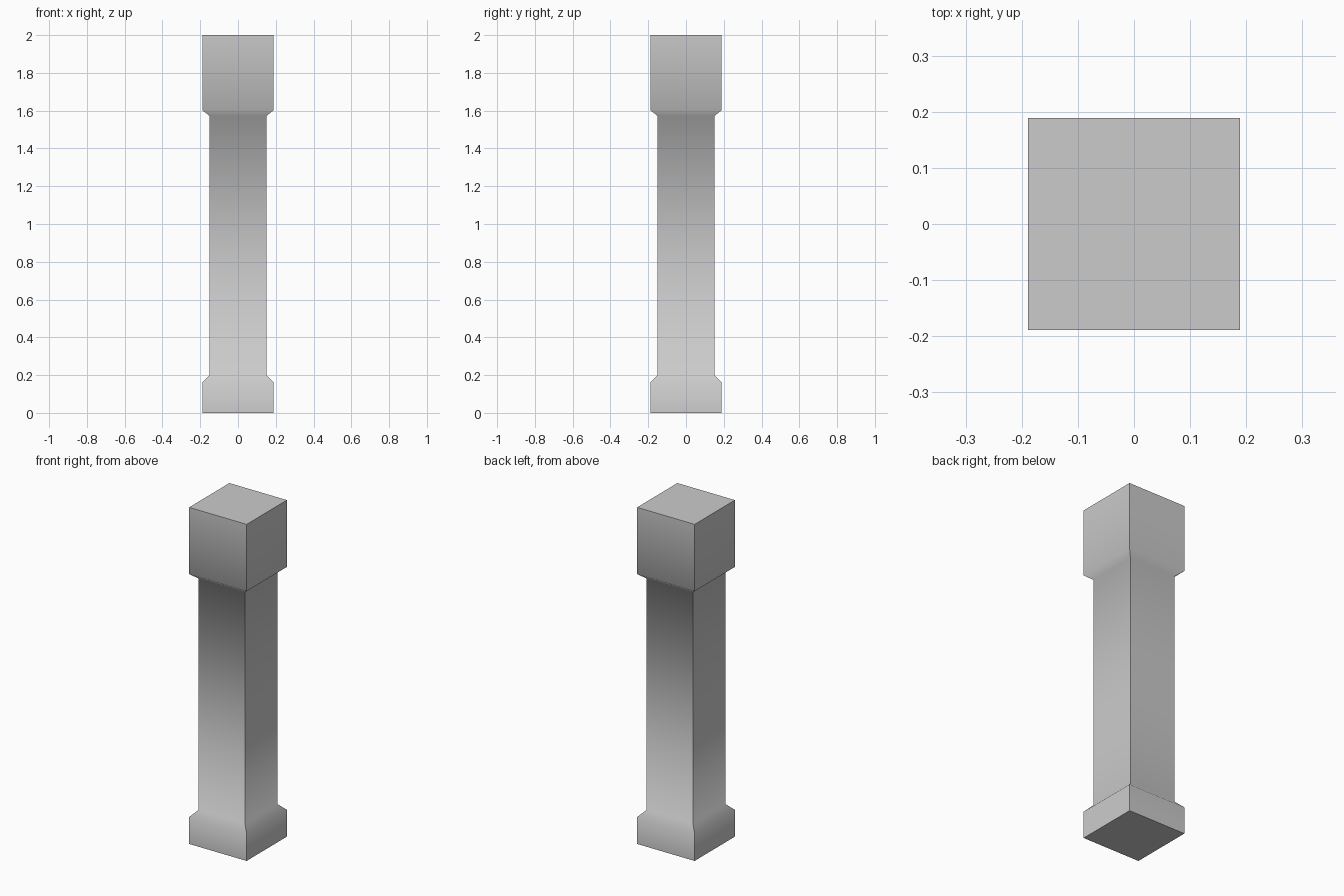
import bpy, bmesh

if "Cube" in bpy.data.objects:
    bpy.data.objects.remove(bpy.data.objects["Cube"])

# Half-width and height of each square ring, bottom to top
PROFILE = [(0.189, 0.0), (0.189, 0.16), (0.152, 0.198),
           (0.152, 1.573), (0.189, 1.603), (0.189, 2.0)]
CORNERS = [(-1, -1), (1, -1), (1, 1), (-1, 1)]

# Square pillar with plinth, chamfers, shaft and capital block
bm = bmesh.new()
rings = [[bm.verts.new((cx * r, cy * r, z)) for cx, cy in CORNERS]
         for r, z in PROFILE]
for low, high in zip(rings, rings[1:]):
    for i in range(4):
        j = (i + 1) % 4
        bm.faces.new((low[i], low[j], high[j], high[i]))
bm.faces.new(rings[0][::-1])
bm.faces.new(rings[-1])

# Soft shading up each side, crisp corners and caps
for face in bm.faces:
    face.smooth = True
for edge in bm.edges:
    a, b = (v.co for v in edge.verts)
    level = abs(a.z - b.z) < 1e-4
    edge.smooth = level and 0.01 < a.z < 1.99

mesh = bpy.data.meshes.new("square_pillar")
bm.to_mesh(mesh)
bm.free()
bpy.context.collection.objects.link(bpy.data.objects.new("square_pillar", mesh))
